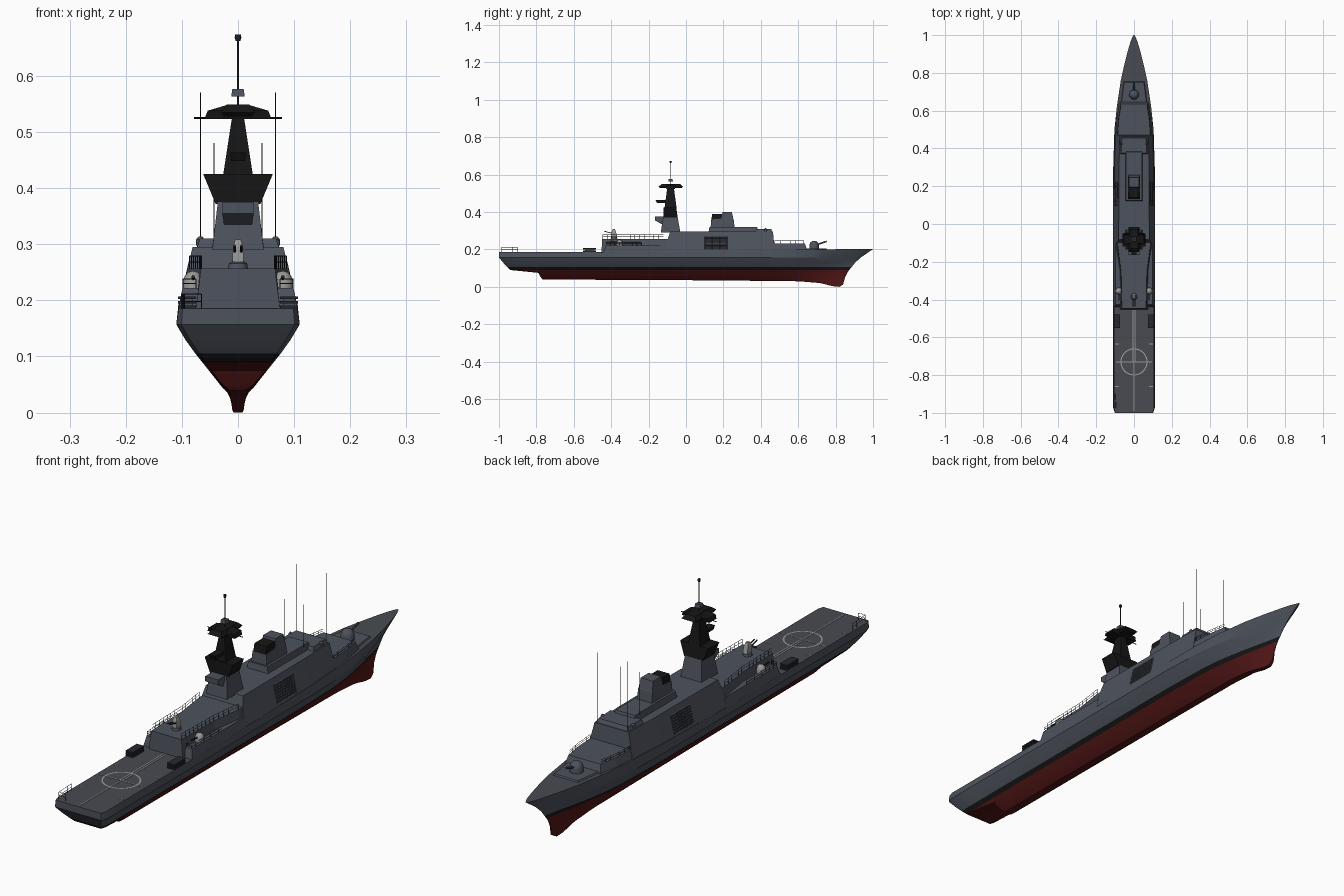
import bpy, bmesh, math
from mathutils import Vector

if "Cube" in bpy.data.objects:
    bpy.data.objects.remove(bpy.data.objects["Cube"])


def material(name, c):
    m = bpy.data.materials.new(name)
    m.diffuse_color = (*c, 1)
    m.use_nodes = True
    m.node_tree.nodes["Principled BSDF"].inputs["Base Color"].default_value = m.diffuse_color
    return m


GREY = material("slate_grey", (0.075, 0.085, 0.108))
DECK = material("deck_grey", (0.065, 0.07, 0.085))
BLACK = material("black", (0.008, 0.008, 0.008))
RED = material("dark_red", (0.085, 0.008, 0.008))
PALE = material("pale_grey", (0.32, 0.32, 0.31))
DARK = material("dark_grey", (0.02, 0.022, 0.027))


def finish(name, bm, mats, smooth=None):
    bmesh.ops.recalc_face_normals(bm, faces=bm.faces)
    me = bpy.data.meshes.new(name)
    bm.to_mesh(me)
    bm.free()
    for m in mats:
        me.materials.append(m)
    ob = bpy.data.objects.new(name, me)
    bpy.context.collection.objects.link(ob)
    if smooth:
        bpy.ops.object.select_all(action='DESELECT')
        ob.select_set(True)
        bpy.context.view_layer.objects.active = ob
        bpy.ops.object.shade_smooth_by_angle(angle=math.radians(smooth))
    return ob


def loft(name, rings, mat, smooth=None):
    bm = bmesh.new()
    vs = [[bm.verts.new(p) for p in r] for r in rings]
    n = len(vs[0])
    for a, b in zip(vs, vs[1:]):
        for i in range(n):
            bm.faces.new((a[i], a[(i + 1) % n], b[(i + 1) % n], b[i]))
    bm.faces.new(vs[0])
    bm.faces.new(vs[-1])
    return finish(name, bm, [mat], smooth)


def tower(name, levels, mat=GREY, x=0):
    """Stack of rectangles: (z, half width, y0, y1)."""
    return loft(name, [[(x - w, a, z), (x + w, a, z), (x + w, b, z), (x - w, b, z)]
                       for z, w, a, b in levels], mat)


def block(name, half, z0, z1, mat=GREY):
    """Mirrored deckhouse: half outline of (x, y) at the bottom and (x, y) at the top."""
    ring = lambda k, z: ([(p[k], p[k + 1], z) for p in half]
                         + [(-p[k], p[k + 1], z) for p in reversed(half)])
    return loft(name, [ring(0, z0), ring(2, z1)], mat)


def turned(name, profile, x, y, mat, n=16):
    """Upright round part from (radius, z)."""
    return loft(name, [[(x + r * math.cos(2 * math.pi * i / n), y + r * math.sin(2 * math.pi * i / n), z)
                        for i in range(n)] for r, z in profile], mat, 35)


def rods(name, segs, r, mat=GREY, n=5):
    bm = bmesh.new()
    for a, b in segs:
        a, b = Vector(a), Vector(b)
        q = (b - a).to_track_quat('Z', 'Y')
        ends = [[bm.verts.new(c + q @ Vector((r * math.cos(6.2832 * i / n), r * math.sin(6.2832 * i / n), 0)))
                 for i in range(n)] for c in (a, b)]
        for i in range(n):
            bm.faces.new((ends[0][i], ends[0][(i + 1) % n], ends[1][(i + 1) % n], ends[1][i]))
        bm.faces.new(ends[0])
        bm.faces.new(ends[1])
    return finish(name, bm, [mat])


def railing(name, pts, h=0.022, step=0.025):
    segs = []
    for a, b in zip(pts, pts[1:]):
        a, b = Vector(a), Vector(b)
        k = max(1, round((b - a).length / step))
        for i in range(k + 1):
            p = a.lerp(b, i / k)
            segs.append((p, p + Vector((0, 0, h))))
        for f in (0.5, 1):
            segs.append((a + Vector((0, 0, h * f)), b + Vector((0, 0, h * f))))
    return rods(name, segs, 0.0009, DARK, 4)


def interp(table, x):
    for (a, u), (b, v) in zip(table, table[1:]):
        if x <= b:
            return u + (v - u) * (x - a) / (b - a)
    return table[-1][1]


# Hull: horizontal lines (z, half width, bow y, stern y, taper power), deck edge to keel
TAPER = [(-1, .93), (-.975, 1), (.3, 1), (.5, .95), (.62, .86), (.76, .66), (.85, .47), (.92, .3), (.97, .16), (1, .03)]
LINES = [(.185, .106, 1.0, -1.0, 1), (.157, .11, .935, -1.0, 1.15), (.13, .094, .905, -.978, 1.3),
         (.105, .076, .885, -.955, 1.4), (.09, .064, .872, -.94, 1.4), (.075, .052, .862, -.79, 1.3),
         (.05, .029, .85, -.775, .9), (.04, .015, .84, -.765, .35)]
KEEL = [(-1, .04), (0, .036), (.6, .03), (.72, .02), (.78, .004), (.82, 0), (.84, .012)]
STATIONS = [-1, -.975, -.9, -.75, -.45, -.1, .3, .4, .5, .56, .62, .69, .76, .81, .85, .89, .92, .95, .97, .985, 1]


def hull_point(s, k):
    z, w, bow, stern, p = LINES[k]
    y = s
    if s > .5:
        y = .5 + (s - .5) * (bow - .5) / .5
    elif s < -.45:
        y = -.45 + (s + .45) * (stern + .45) / -.55
    if k == 0:
        z = interp([(-1, .185), (-.1, .185), (.6, .2), (1, .202)], s)
    elif k == 7:
        z = interp(KEEL, y)
    elif k == 6:
        z = interp([(-1, .05), (.6, .045), (.76, .034), (.85, .05)], y)
    return Vector((w * interp(TAPER, s) ** p, y, z))


bm = bmesh.new()
flip = Vector((-1, 1, 1))
R = [[bm.verts.new(hull_point(s, k)) for k in range(8)] for s in STATIONS]
L = [[bm.verts.new(hull_point(s, k) * flip) for k in range(8)] for s in STATIONS]
paint = [0, 0, 0, 1, 2, 2, 2]
for j in range(len(STATIONS) - 1):
    for side in (R, L):
        for k in range(7):
            bm.faces.new((side[j][k], side[j][k + 1], side[j + 1][k + 1], side[j + 1][k])).material_index = paint[k]
    for k, m in ((0, 3), (7, 2)):
        bm.faces.new((R[j][k], R[j + 1][k], L[j + 1][k], L[j][k])).material_index = m
for j in (0, -1):
    for k in range(7):
        bm.faces.new((R[j][k], R[j][k + 1], L[j][k + 1], L[j][k])).material_index = paint[k]
finish("hull", bm, [GREY, BLACK, RED, DECK], 22)

# Deckhouses
block("main_superstructure", [(.1055, -.12, .081, -.085), (.1055, .3, .08, .3), (.099, .475, .075, .465)], .187, .295)
block("side_gallery", [(.106, -.44, .099, -.43), (.106, -.1, .099, -.1)], .184, .222)
block("hangar", [(.075, -.452, .066, -.448), (.078, -.25, .07, -.25), (.098, -.13, .088, -.12), (.098, -.08, .088, -.08)], .184, .257)
block("bridge_front_step", [(.097, .46, .088, .46), (.092, .56, .082, .56), (.079, .65, .07, .635)], .192, .232)
block("foredeck_platform", [(.07, .64, .066, .64), (.056, .755, .052, .75)], .198, .206)
block("bridge_roof", [(.073, .37, .068, .375), (.07, .462, .064, .455)], .294, .31)
tower("funnel_base", [(.29, .047, .12, .39), (.32, .042, .125, .38)])
tower("funnel", [(.3, .034, .13, .262), (.36, .031, .135, .255), (.365, .03, .19, .253), (.4, .027, .195, .245)])
tower("funnel_exhaust", [(.35, .026, .145, .2), (.36, .028, .136, .2), (.39, .026, .14, .2)], BLACK)

# Mast
tower("mast_base", [(.29, .046, -.135, -.03), (.375, .036, -.122, -.045)])
tower("mast_aft_ledge", [(.335, .025, -.13, -.1), (.355, .028, -.165, -.1), (.375, .028, -.165, -.1)])
tower("mast_flare", [(.372, .04, -.12, -.045), (.425, .062, -.12, -.052)], BLACK)
tower("mast_column", [(.42, .027, -.115, -.05), (.53, .01, -.1, -.065)], BLACK)
tower("mast_radar_arm", [(.448, .012, -.155, -.1), (.463, .014, -.162, -.1)], BLACK)
tower("mast_top_wings", [(.523, .06, -.105, -.06), (.538, .054, -.108, -.056), (.548, .02, -.1, -.065)], BLACK)
tower("mast_top_platform", [(.528, .026, -.135, -.025), (.535, .03, -.148, -.015), (.549, .02, -.13, -.03)], BLACK)
rods("mast_yard", [((-.078, -.08, .525), (.078, -.08, .525))], .0015, BLACK)
tower("mast_sensor", [(.563, .012, -.094, -.07), (.577, .01, -.092, -.072)])
rods("mast_pole", [((0, -.082, .54), (0, -.082, .665))], .0022, DARK, 8)
turned("mast_pole_cap", [(.004, .662), (.006, .668), (.005, .674)], 0, -.082, DARK, 8)

# Parts repeated on both sides
for side, s in (("left", -1), ("right", 1)):
    rods("whip_antennas_" + side, [((s * .067, .46, .29), (s * .067, .46, .57)),
                                   ((s * .043, .35, .29), (s * .043, .35, .48))], .0011, DARK)
    turned("roof_dome_" + side, [(.005, .293), (.008, .3), (.008, .308), (.003, .314)], s * .067, .425, GREY, 10)
    turned("side_gun_" + side, [(.018, .22), (.018, .233), (.015, .243), (.009, .25), (.002, .252)], s * .08, -.355, PALE)
    rods("side_gun_barrel_" + side, [((s * .08, -.36, .238), (s * .08, -.405, .242))], .003, DARK, 8)
    # launcher racks on the flight deck edge
    for i in range(3):
        z = .186 + i * .008
        tower(f"deck_rack_{side}_{i}", [(z, .016, -.55, -.48), (z + .005, .016, -.55, -.48)], DARK, s * .091)
    tower("rack_core_" + side, [(.184, .011, -.54, -.49), (.206, .011, -.54, -.49)], GREY, s * .091)
    # side air intake with slats
    sx = lambda z: s * (.1055 - .233 * (z - .187))
    loft("intake_panel_" + side, [[(sx(z) + d, y, z) for y, z in ((.1, .2), (.22, .2), (.22, .27), (.1, .27))]
                                  for d in (-s * .004, s * .0008)], DARK)
    bars = [((sx(.2 + .01 * i), .1, .2 + .01 * i), (sx(.2 + .01 * i), .22, .2 + .01 * i)) for i in range(8)]
    bars += [((sx(.2), .1 + .02 * i, .2), (sx(.27), .1 + .02 * i, .27)) for i in range(7)]
    rods("intake_slats_" + side, bars, .0014, GREY, 4)
    railing("hangar_railing_" + side, [(s * .065, -.445, .257), (s * .069, -.25, .257), (s * .086, -.12, .257)])
    railing("gallery_railing_" + side, [(s * .075, -.428, .222), (s * .098, -.428, .222), (s * .098, -.24, .222)], .016)
    railing("bridge_railing_" + side, [(s * .087, .475, .232), (s * .081, .56, .232), (s * .069, .63, .232)], .015)
    # deck edge dashes
    for i, y in enumerate((-.86, -.635)):
        tower(f"edge_mark_{side}_{i}", [(.184, .01, y - .002, y + .002), (.1862, .01, y - .002, y + .002)], PALE, s * .09)

railing("stern_railing", [(-.065, -.985, .185), (-.095, -.985, .185), (-.1, -.9, .185)], .026)

# Flight deck markings
bm = bmesh.new()
ring = [[bm.verts.new((r * math.cos(math.pi * i / 24), -.73 + r * math.sin(math.pi * i / 24), .1862))
         for i in range(48)] for r in (.066, .072)]
for i in range(48):
    j = (i + 1) % 48
    bm.faces.new((ring[0][i], ring[1][i], ring[1][j], ring[0][j]))
finish("landing_circle", bm, [PALE])
for name, x, w, a, b in (("centre_line", 0, .002, -.99, -.73), ("approach_line_left", -.005, .0025, -.73, -.455),
                         ("approach_line_right", .005, .0025, -.73, -.455), ("cross_line", 0, .095, -.732, -.728)):
    tower(name, [(.184, w, a, b), (.1862, w, a, b)], PALE, x)

# Hangar roof gun
turned("roof_gun_base", [(.018, .256), (.016, .266), (.01, .27)], 0, -.385, GREY, 12)
tower("roof_gun_body", [(.268, .01, -.4, -.368), (.295, .009, -.398, -.375), (.308, .005, -.392, -.38)], PALE)
rods("roof_gun_barrels", [((x, -.39, .285), (x, -.437, .297)) for x in (-.006, .006)], .0022, DARK, 8)

# Bow gun
turned("bow_gun_turret", [(.026, .2), (.026, .222), (.021, .236), (.012, .244), (.002, .246)], 0, .685, GREY)
rods("bow_gun_barrel", [((0, .69, .223), (0, .752, .243))], .0045, GREY, 10)
